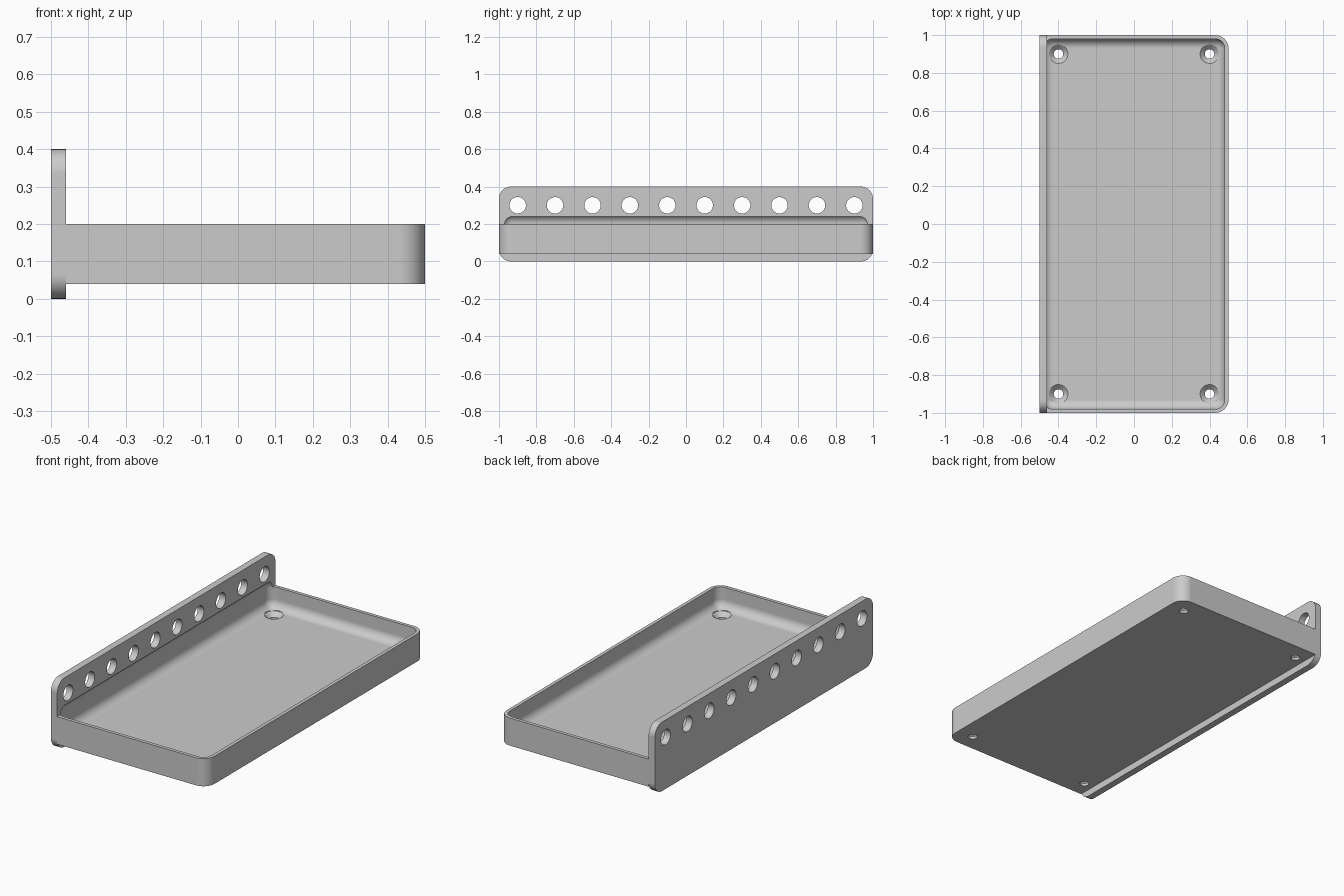
import bpy, bmesh, math
from mathutils import Matrix, Vector

cube = bpy.data.objects.get("Cube")
if cube:
    bpy.data.objects.remove(cube, do_unlink=True)

grey = bpy.data.materials.new("plain grey")
grey.use_nodes = True
COLOUR = (0.6, 0.6, 0.6, 1)
grey.diffuse_color = COLOUR
grey.node_tree.nodes["Principled BSDF"].inputs["Base Color"].default_value = COLOUR


def finish(bm, name):
    bmesh.ops.recalc_face_normals(bm, faces=bm.faces[:])
    mesh = bpy.data.meshes.new(name)
    bm.to_mesh(mesh)
    bm.free()
    mesh.materials.append(grey)
    obj = bpy.data.objects.new(name, mesh)
    bpy.context.collection.objects.link(obj)
    return obj


def rounded_box(name, lo, hi, radius, pick=lambda a, b: True):
    """Box between two corners, with the picked edges rounded."""
    lo, hi = Vector(lo), Vector(hi)
    bm = bmesh.new()
    bmesh.ops.create_cube(bm, size=1)
    for v in bm.verts:
        v.co = (lo + hi) / 2 + v.co * (hi - lo)
    edges = [e for e in bm.edges if pick(e.verts[0].co, e.verts[1].co)]
    bmesh.ops.bevel(bm, geom=edges, offset=radius, segments=10, profile=0.5, affect='EDGES')
    return finish(bm, name)


def drill(name, profile, centre, tilt=0):
    """Cutter turned from (radius, height) points."""
    bm = bmesh.new()
    verts = [bm.verts.new((r, 0, z)) for r, z in profile]
    edges = [bm.edges.new(pair) for pair in zip(verts, verts[1:])]
    bmesh.ops.spin(bm, geom=verts + edges, cent=(0, 0, 0), axis=(0, 0, 1),
                   angle=math.tau, steps=40)
    bmesh.ops.remove_doubles(bm, verts=bm.verts[:], dist=1e-4)
    bm.transform(Matrix.Translation(centre) @ Matrix.Rotation(tilt, 4, 'Y'))
    return finish(bm, name)


def combine(target, other, operation):
    mod = target.modifiers.new(operation.lower(), 'BOOLEAN')
    mod.operation, mod.solver, mod.object = operation, 'EXACT', other
    bpy.context.view_layer.objects.active = target
    bpy.ops.object.modifier_apply(modifier=mod.name)
    bpy.data.objects.remove(other, do_unlink=True)


# Tray body with two rounded upright corners, and the tall side plate
tray = rounded_box("tray_with_side_plate", (-0.46, -1, 0.04), (0.5, 1, 0.2), 0.07,
                   lambda a, b: a.x > 0.4 and b.x > 0.4 and abs(a.z - b.z) > 0.1)
plate = rounded_box("side_plate", (-0.5, -1, 0), (-0.46, 1, 0.4), 0.065,
                    lambda a, b: abs(a.x - b.x) > 0.01)
combine(tray, plate, 'UNION')

# Filleted hollow, which also bites a shallow recess into the plate
hollow = rounded_box("hollow", (-0.48, -0.98, 0.08), (0.48, 0.98, 0.25), 0.05)
combine(tray, hollow, 'DIFFERENCE')

# Row of holes through the plate
for i in range(10):
    hole = drill("plate_hole", [(0, -0.1), (0.044, -0.1), (0.044, 0.1), (0, 0.1)],
                 (-0.48, -0.9 + 0.2 * i, 0.3), math.pi / 2)
    combine(tray, hole, 'DIFFERENCE')

# Countersunk screw holes in the floor corners
screw = [(0, 0), (0.025, 0), (0.025, 0.055), (0.05, 0.08), (0.05, 0.12), (0, 0.12)]
for x in (-0.4, 0.4):
    for y in (-0.9, 0.9):
        combine(tray, drill("screw_hole", screw, (x, y, 0)), 'DIFFERENCE')

# Smooth fillets, crisp edges
bpy.ops.object.select_all(action='DESELECT')
tray.select_set(True)
bpy.context.view_layer.objects.active = tray
bpy.ops.object.shade_smooth_by_angle(angle=math.radians(30))
weighted = tray.modifiers.new("even_shading", 'WEIGHTED_NORMAL')
weighted.keep_sharp = True
